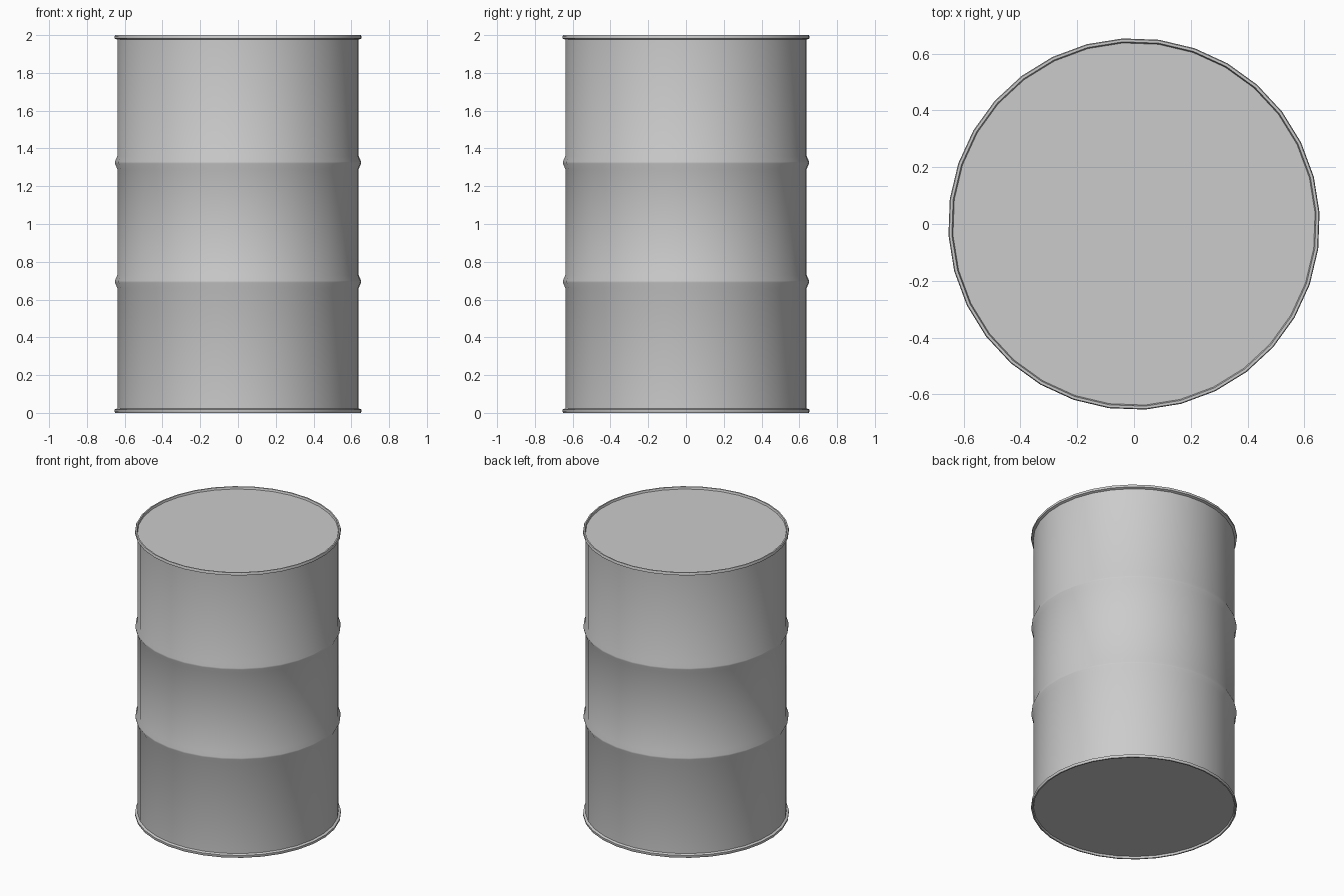
import bpy, bmesh, math

if "Cube" in bpy.data.objects:
    bpy.data.objects.remove(bpy.data.objects["Cube"])

SIDES = 32
PHASE = math.radians(3.5)


def lathe(name, profile, closed=False):
    """Revolve (radius, z) points about z; a zero radius makes a centre pole."""
    bm = bmesh.new()
    rings = []
    for r, z in profile:
        if r == 0:
            rings.append([bm.verts.new((0, 0, z))] * SIDES)
        else:
            rings.append([bm.verts.new((r * math.cos(PHASE + math.tau * i / SIDES),
                                        r * math.sin(PHASE + math.tau * i / SIDES), z))
                          for i in range(SIDES)])
    for a, b in zip(rings, rings[1:]):
        for i in range(SIDES):
            j = (i + 1) % SIDES
            bm.faces.new(list(dict.fromkeys((a[i], a[j], b[j], b[i]))))
    bmesh.ops.recalc_face_normals(bm, faces=bm.faces)
    mesh = bpy.data.meshes.new(name)
    bm.to_mesh(mesh)
    bm.free()
    obj = bpy.data.objects.new(name, mesh)
    bpy.context.collection.objects.link(obj)
    bpy.ops.object.select_all(action='DESELECT')
    obj.select_set(True)
    bpy.context.view_layer.objects.active = obj
    bpy.ops.object.shade_smooth_by_angle(angle=math.radians(40))
    return obj


# Half outline: recessed base, rolled chime, wall
profile = [(0, 0.014), (0.639, 0.014), (0.643, 0.0), (0.652, 0.0),
           (0.655, 0.006), (0.655, 0.018), (0.640, 0.024)]

# Two rolling hoops pressed into the wall
for z in (0.695, 1.325):
    profile += [(0.640, z - 0.035), (0.653, z - 0.005),
                (0.653, z + 0.005), (0.640, z + 0.035)]

# Upper chime and recessed lid
profile += [(0.640, 1.976), (0.655, 1.982), (0.655, 1.994), (0.652, 2.0),
            (0.643, 2.0), (0.639, 1.986), (0, 1.986)]

drum = lathe("steel_drum", profile)
